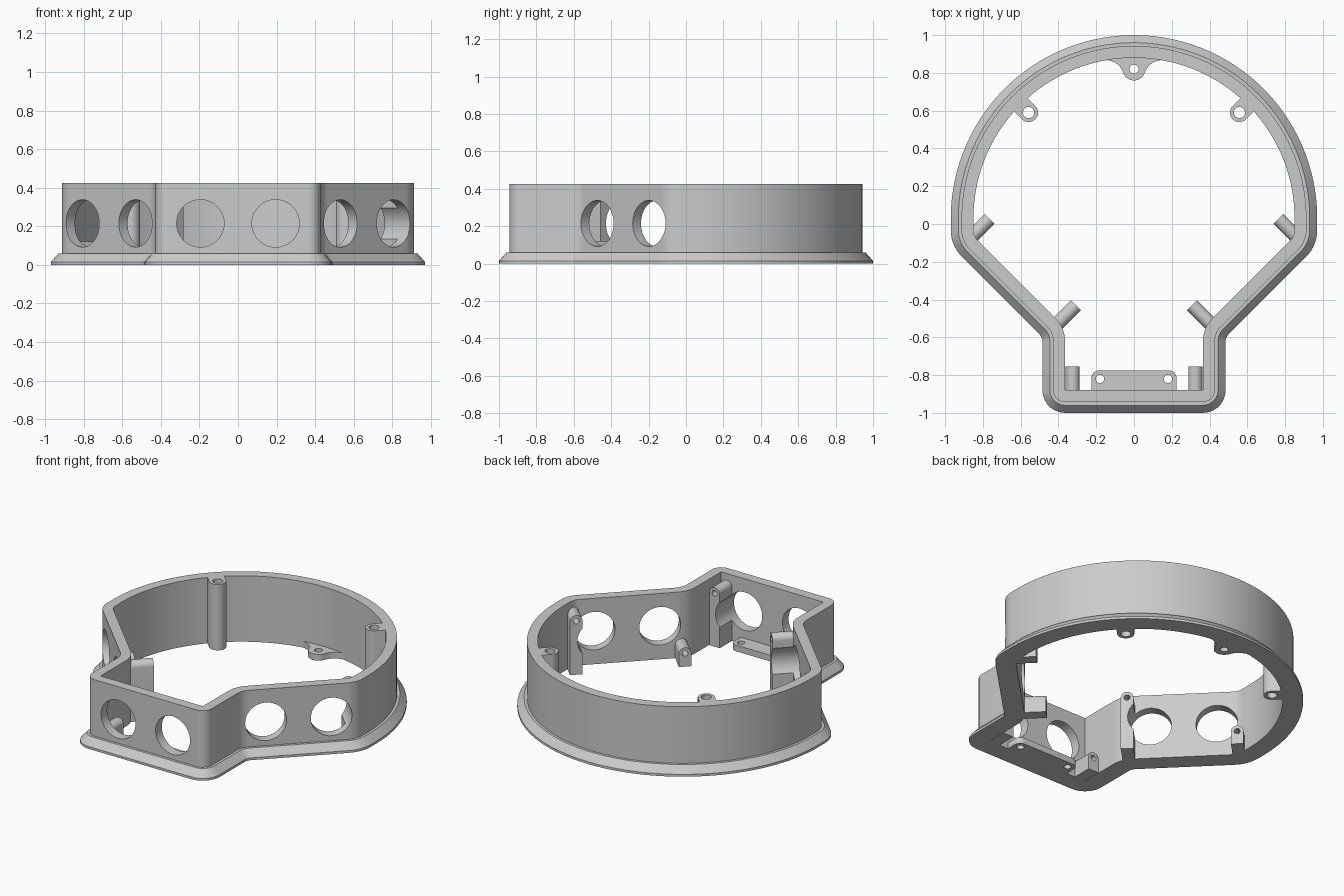
import bpy, bmesh, math
from mathutils import Vector, Matrix

if "Cube" in bpy.data.objects:
    bpy.data.objects.remove(bpy.data.objects["Cube"])

HEIGHT = 0.425
HOLE_Z = 0.215
WALL = 0.12            # inset of the inner wall face from the flange edge
CENTRE_Y = 0.03

grey = bpy.data.materials.new("plain_grey")
grey.use_nodes = True
grey.diffuse_color = (0.6, 0.6, 0.6, 1)
grey.node_tree.nodes["Principled BSDF"].inputs["Base Color"].default_value = grey.diffuse_color


def make_object(name, bm):
    bmesh.ops.recalc_face_normals(bm, faces=bm.faces)
    mesh = bpy.data.meshes.new(name)
    bm.to_mesh(mesh)
    bm.free()
    mesh.materials.append(grey)
    obj = bpy.data.objects.new(name, mesh)
    bpy.context.collection.objects.link(obj)
    return obj


def fillet(before, corner, after, r, n=7):
    """Points of a rounded corner."""
    p = Vector(corner)
    if r < 0.001:
        return [p.copy() for i in range(n + 1)]
    a = (Vector(before) - p).normalized()
    b = (Vector(after) - p).normalized()
    half = a.angle(b) / 2
    c = p + (a + b).normalized() * (r / math.sin(half))
    t = r / math.tan(half)
    start = (p + a * t - c).normalized()
    end = (p + b * t - c).normalized()
    return [c + start.slerp(end, i / n).normalized() * r for i in range(n + 1)]


def arc(cx, cy, r, a0, a1, n):
    angles = [math.radians(a0 + (a1 - a0) * i / n) for i in range(n + 1)]
    return [Vector((cx + r * math.cos(a), cy + r * math.sin(a))) for a in angles]


def mirrored(half):
    return half + [Vector((-p.x, p.y)) for p in reversed(half)]


def prism(name, points, depth, matrix=Matrix()):
    """Extrude a closed profile along its local z."""
    bm = bmesh.new()
    face = bm.faces.new([bm.verts.new((p.x, p.y, 0)) for p in points])
    new = bmesh.ops.extrude_face_region(bm, geom=[face])["geom"]
    verts = [v for v in new if isinstance(v, bmesh.types.BMVert)]
    bmesh.ops.translate(bm, verts=verts, vec=(0, 0, depth))
    bmesh.ops.transform(bm, matrix=matrix, verts=bm.verts)
    return make_object(name, bm)


def arch(r, leg):
    """Round-topped profile with straight legs pointing to -y."""
    return arc(0, 0, r, 0, 180, 16) + [Vector((-r, -leg)), Vector((r, -leg))]


def frame(origin, y_axis, z_axis):
    x_axis = y_axis.cross(z_axis)
    m = Matrix((x_axis, y_axis, z_axis)).transposed().to_4x4()
    m.translation = origin
    return m


def outline(d):
    """Plan of the body, moved inward by d."""
    r, neck, front = 0.97 - d, 0.485 - d, d - 1
    k = 1.085 - d * math.sqrt(2)
    a, b, c = (neck, front), (neck, neck - k), (r, r - k)
    half = fillet((0, front), a, b, max(WALL - d, 0))
    half += fillet(a, b, c, 0.05 + d)
    half += fillet(b, c, (r, CENTRE_Y), 0.2 - d)
    half += arc(0, CENTRE_Y, r, 0, 89, 30)
    return mirrored(half)


# Body: wall and chamfered flange swept round the plan
section = [(WALL, 0), (0, 0), (0, 0.015), (0.04, 0.06), (0.057, 0.06),
           (0.057, HEIGHT), (WALL, HEIGHT)]
bm = bmesh.new()
rings = [[bm.verts.new((p.x, p.y, z)) for p in outline(d)] for d, z in section]
for i, ring in enumerate(rings):
    above = rings[(i + 1) % len(rings)]
    for j in range(len(ring)):
        k = (j + 1) % len(ring)
        bm.faces.new((ring[j], ring[k], above[k], above[j]))
bmesh.ops.remove_doubles(bm, verts=bm.verts, dist=0.0001)
parts = [make_object("wall_and_flange", bm)]

# One cutter mesh gathers every round hole
cuts = bmesh.new()
UP = Vector((0, 0, 1))


def cut(r, depth, matrix, segments=24):
    bmesh.ops.create_cone(cuts, cap_ends=True, segments=segments, radius1=r,
                          radius2=r, depth=depth, matrix=matrix)


# Front and slanted walls: two ports each, a tall and a short screw post
slant = 0.647
walls = [("front", (0, 1), 0.88, (-0.195, 0.195), 0.325, -0.325),
         ("left", (-1, 1), slant, (0.04, 0.43), 0.56, -0.087),
         ("right", (1, 1), slant, (-0.04, -0.43), 0.087, -0.56)]
for side, normal, offset, ports, tall, short in walls:
    n = Vector((*normal, 0)).normalized()
    along = Vector((n.y, -n.x, 0))
    for u in ports:
        middle = along * u - n * (offset - 0.02) + UP * HOLE_Z
        cut(0.123, 0.28, frame(middle, UP, n), 48)
    for label, u, z in (("tall", tall, HOLE_Z + 0.13), ("short", short, HOLE_Z - 0.13)):
        root = along * u - n * (offset + 0.03) + UP * z
        parts.append(prism(f"{side}_{label}_post", arch(0.037, z), 0.155, frame(root, UP, n)))
        cut(0.018, 0.12, frame(root + n * 0.125, UP, n))

# Full-height screw bosses at the back
for side, s in (("left", 1), ("right", -1)):
    inward = Vector((-s, -1, 0)).normalized()
    spot = Vector((s * 0.558, 0.59, 0))
    parts.append(prism(f"{side}_back_boss", arch(0.05, 0.085), HEIGHT, frame(spot, inward, UP)))
    cut(0.03, 2, Matrix.Translation(spot))

# Flared tab at the back, flush with the base
flare = [Vector(p) for p in ((0.075, 0.835), (0.1, 0.855), (0.13, 0.866), (0.17, 0.87), (0.17, 0.9))]
parts.append(prism("back_tab", mirrored(arc(0, 0.82, 0.06, -85, -15, 8) + flare), 0.04))
cut(0.024, 0.2, Matrix.Translation((0, 0.82, 0)))

# Rounded plate inside the front wall
x, y0, y1 = 0.225, -0.91, -0.775
plate = [Vector((x, y0))] + fillet((x, y0), (x, y1), (0, y1), 0.04)
parts.append(prism("front_plate", mirrored(plate), 0.04))
for s in (-1, 1):
    cut(0.022, 0.2, Matrix.Translation((s * 0.18, -0.82, 0)))

# Cut the holes, then shade
cutter = make_object("hole_cutter", cuts)
cutter.hide_render = True
for obj in parts:
    mod = obj.modifiers.new("holes", "BOOLEAN")
    mod.operation = "DIFFERENCE"
    mod.solver = "EXACT"
    mod.object = cutter
    bpy.ops.object.select_all(action="DESELECT")
    obj.select_set(True)
    bpy.context.view_layer.objects.active = obj
    bpy.ops.object.modifier_apply(modifier=mod.name)
    bpy.ops.object.shade_smooth_by_angle(angle=math.radians(30))
bpy.data.objects.remove(cutter)
